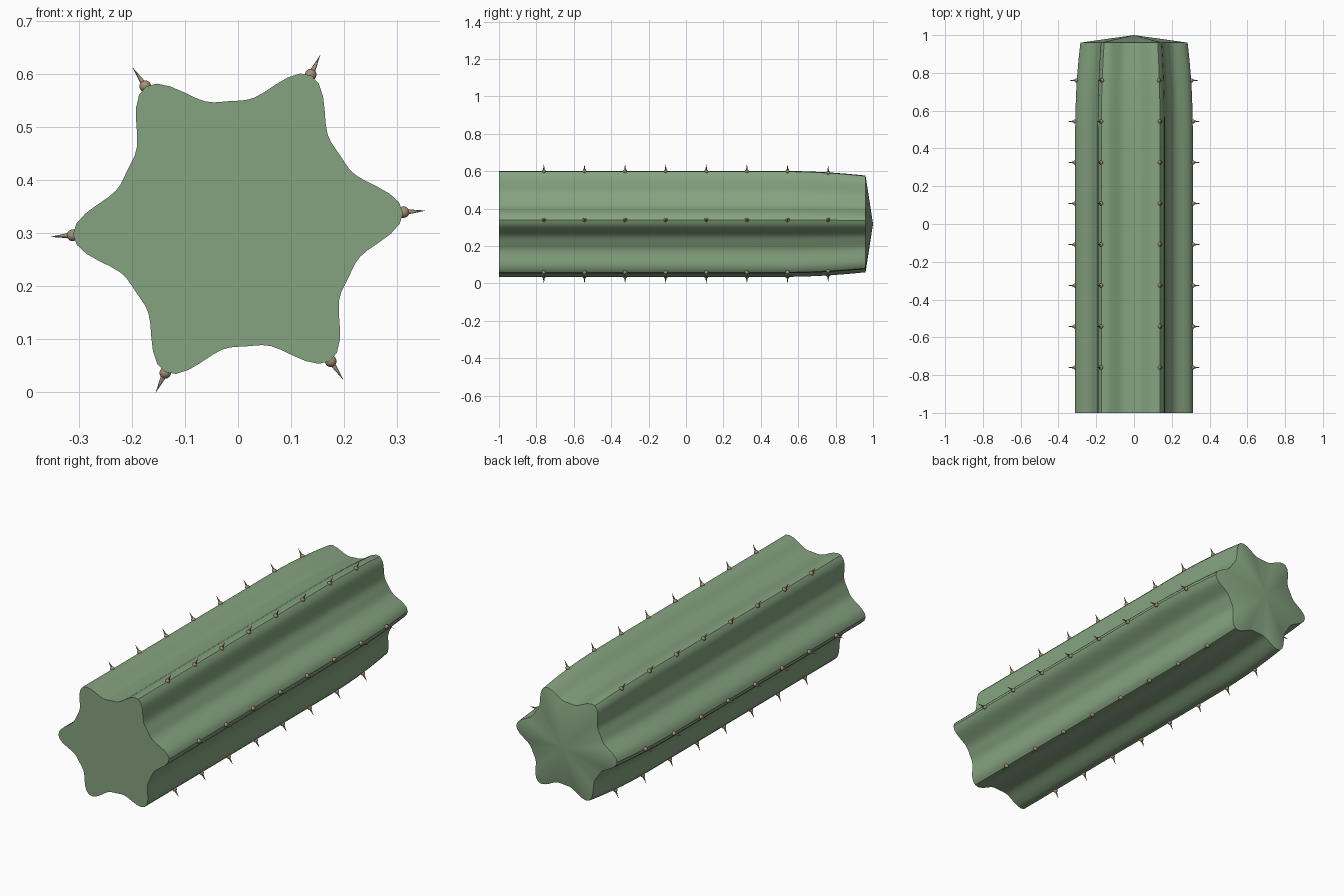
import bpy, bmesh
from math import cos, sin, pi, radians
from mathutils import Vector, Matrix

if "Cube" in bpy.data.objects:
    bpy.data.objects.remove(bpy.data.objects["Cube"])

CZ, PHASE, RIBS, SEGS = 0.318, radians(4), 6, 96


def material(name, color):
    m = bpy.data.materials.new(name)
    m.diffuse_color = color
    m.use_nodes = True
    m.node_tree.nodes["Principled BSDF"].inputs["Base Color"].default_value = m.diffuse_color
    return m


def finish(bm, name, mat, angle):
    bmesh.ops.recalc_face_normals(bm, faces=bm.faces)
    me = bpy.data.meshes.new(name)
    bm.to_mesh(me)
    bm.free()
    me.materials.append(mat)
    ob = bpy.data.objects.new(name, me)
    bpy.context.collection.objects.link(ob)
    bpy.ops.object.select_all(action='DESELECT')
    bpy.context.view_layer.objects.active = ob
    ob.select_set(True)
    bpy.ops.object.shade_smooth_by_angle(angle=radians(angle))
    return ob


def taper(y):
    return 1 - 0.088 * max(0, (y - 0.5) / 0.46) ** 2


def rib_radius(a):
    return 0.232 + 0.08 * ((1 + cos(RIBS * (a - PHASE))) / 2) ** 2


green = material("cactus_green", (0.235, 0.366, 0.216, 1))
tan = material("spine_tan", (0.38, 0.28, 0.18, 1))

# ribbed stem: star-shaped rings along y, flat base, shallow pointed end
bm = bmesh.new()
rings = []
for y in (-1, -0.5, 0, 0.5, 0.6, 0.7, 0.78, 0.87, 0.96):
    ring = []
    for i in range(SEGS):
        a = 2 * pi * i / SEGS
        r = rib_radius(a) * taper(y)
        ring.append(bm.verts.new((r * cos(a), y, CZ + r * sin(a))))
    rings.append(ring)
tip = bm.verts.new((0, 1, CZ))
bm.faces.new(rings[0])
for i in range(SEGS):
    j = (i + 1) % SEGS
    for p, q in zip(rings, rings[1:]):
        bm.faces.new((p[i], p[j], q[j], q[i]))
    bm.faces.new((rings[-1][i], rings[-1][j], tip))
finish(bm, "ribbed_stem", green, 35)

# areoles (small pads) and spines along every rib
pads, spines = bmesh.new(), bmesh.new()
for k in range(RIBS):
    a = PHASE + k * 2 * pi / RIBS
    out = Vector((cos(a), 0, sin(a)))
    rot = out.to_track_quat('Z', 'Y').to_matrix().to_4x4()
    for n in range(8):
        y = -0.76 + n * 1.52 / 7
        base = Vector((0, y, CZ)) + out * 0.313 * taper(y)
        bmesh.ops.create_uvsphere(pads, u_segments=12, v_segments=8, radius=0.011,
                                  matrix=Matrix.Translation(base) @ rot)
        bmesh.ops.create_cone(spines, cap_ends=True, segments=8, radius1=0.006, radius2=0.0003,
                              depth=0.041,
                              matrix=Matrix.Translation(base + out * 0.0205) @ rot)
finish(pads, "areoles", tan, 40)
finish(spines, "spines", tan, 50)
